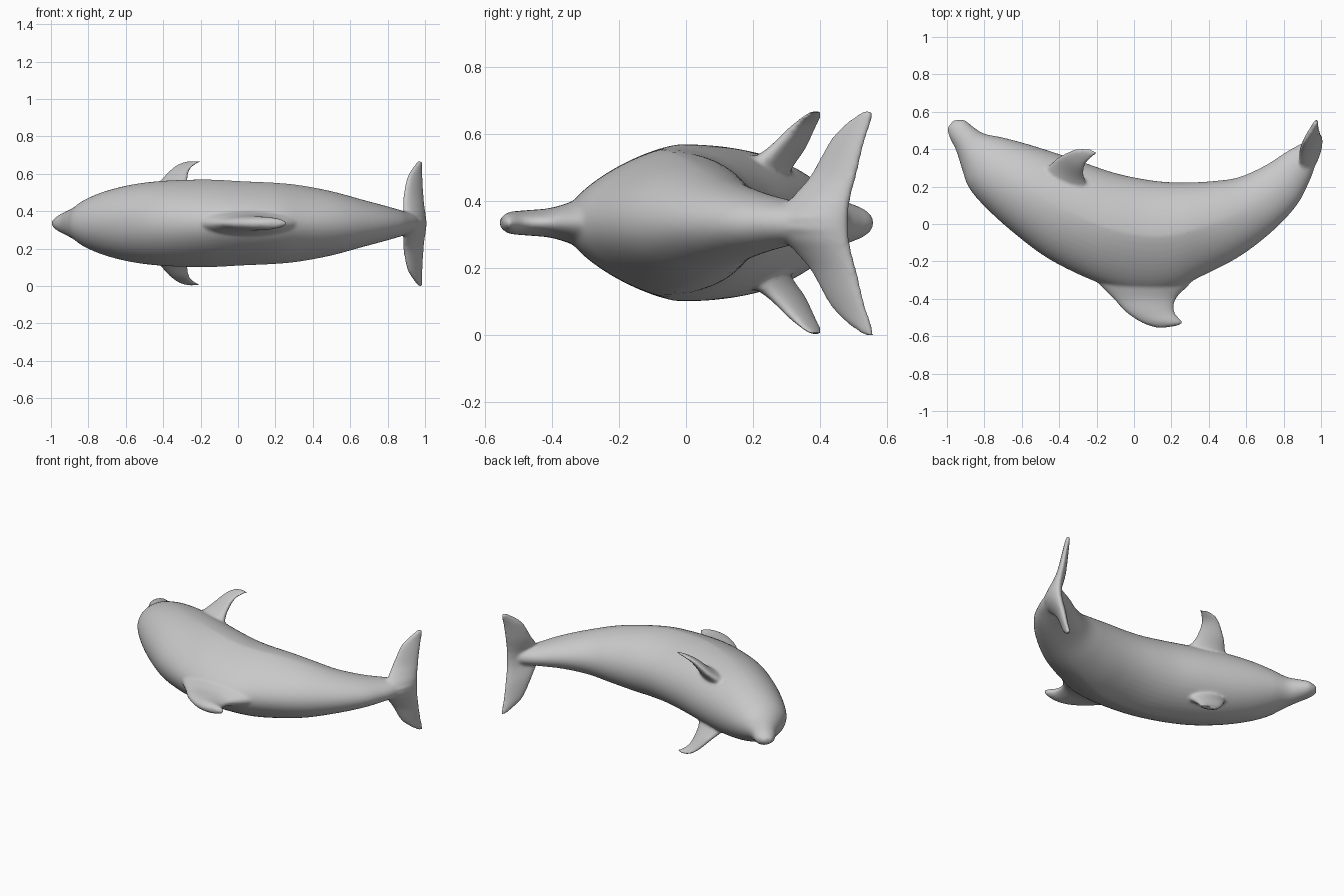
import bpy, bmesh, math
from mathutils import Vector

if "Cube" in bpy.data.objects:
    bpy.data.objects.remove(bpy.data.objects["Cube"])

MID = 0.335  # height of the symmetry plane


def spline(rows, steps):
    """Catmull-Rom interpolation of a list of section tuples."""
    out = []
    for i in range(len(rows) - 1):
        p0, p1 = rows[max(i - 1, 0)], rows[i]
        p2, p3 = rows[i + 1], rows[min(i + 2, len(rows) - 1)]
        for s in range(steps):
            t = s / steps
            out.append([0.5 * (2 * b + (c - a) * t + (2 * a - 5 * b + 4 * c - d) * t * t
                               + (3 * b - a - 3 * c + d) * t ** 3)
                        for a, b, c, d in zip(p0, p1, p2, p3)])
    out.append(list(rows[-1]))
    return out


def loft(bm, rows, upright, side=1, keel=0, steps=6, count=48):
    """Skin elliptical sections (x1, y1, x2, y2, z, half width)."""
    rings = []
    for x1, y1, x2, y2, z, w in spline(rows, steps):
        a, b = Vector((x1, y1, z)), Vector((x2, y2, z))
        centre, half = (a + b) / 2, (a - b) / 2
        up = Vector((0, 0, 1))
        across = (up if upright else half.cross(up).normalized()) * w
        # the back narrows to a ridge around the back fin
        ridge = keel * math.exp(-((centre.x - 0.08) / 0.42) ** 2)
        ring = []
        for k in range(count):
            t = math.tau * k / count
            narrow = 1 - ridge * max(math.cos(t), 0)
            p = centre + half * math.cos(t) + across * math.sin(t) * narrow
            ring.append(bm.verts.new((p.x, p.y, MID + side * p.z)))
        rings.append(ring)
    for r, s in zip(rings, rings[1:]):
        for k in range(count):
            n = (k + 1) % count
            bm.faces.new((r[k], r[n], s[n], s[k]))
    bm.faces.new(rings[0])
    bm.faces.new(rings[-1])


# body: back point, belly point, plane offset, half width
body = [
    (-1.0, .51, -.965, .555, 0, .018), (-.985, .46, -.91, .557, 0, .045),
    (-.95, .39, -.86, .52, 0, .067), (-.915, .28, -.80, .483, 0, .092),
    (-.88, .19, -.70, .462, 0, .134), (-.79, .085, -.58, .43, 0, .177),
    (-.64, -.05, -.45, .39, 0, .211), (-.45, -.19, -.30, .34, 0, .229),
    (-.20, -.31, -.11, .275, 0, .234), (0, -.36, .05, .24, 0, .225),
    (.20, -.35, .17, .225, 0, .218), (.36, -.28, .29, .222, 0, .205),
    (.57, -.17, .43, .23, 0, .172), (.75, -.03, .56, .25, 0, .128),
    (.87, .10, .70, .312, 0, .092), (.93, .21, .81, .383, 0, .068),
    (.962, .29, .875, .42, 0, .056), (.977, .36, .92, .44, 0, .046),
    (.988, .42, .96, .455, 0, .03)]

# back fin: leading and trailing edge, plane offset, half thickness
back_fin = [
    (-.30, -.20, .40, -.20, 0, .11), (-.19, -.32, .30, -.32, 0, .07),
    (-.11, -.40, .225, -.40, 0, .045), (-.045, -.47, .217, -.47, 0, .038),
    (.03, -.522, .253, -.515, 0, .034), (.09, -.547, .262, -.53, 0, .026),
    (.13, -.557, .225, -.547, 0, .012)]

# one tail fluke, from the middle to the tip
fluke = [
    (.92, .27, .992, .482, -.02, .04), (.905, .285, .992, .484, .04, .039),
    (.89, .33, .99, .492, .09, .033), (.889, .375, .988, .507, .145, .027),
    (.907, .43, .984, .532, .245, .02), (.936, .475, .981, .55, .295, .016),
    (.968, .53, .978, .56, .335, .012)]

# one flipper, from inside the body to the tip
flipper = [
    (-.52, .24, -.23, .10, .09, .09), (-.465, .30, -.255, .18, .17, .062),
    (-.42, .345, -.272, .25, .22, .04), (-.36, .38, -.26, .315, .285, .027),
    (-.315, .395, -.222, .358, .318, .021), (-.265, .395, -.18, .383, .333, .013)]

bm = bmesh.new()
loft(bm, body, True, keel=0.33)
loft(bm, back_fin, True)
for side in (1, -1):
    loft(bm, fluke, False, side)
    loft(bm, flipper, False, side)
bmesh.ops.recalc_face_normals(bm, faces=bm.faces)

mesh = bpy.data.meshes.new("dolphin_skin")
bm.to_mesh(mesh)
bm.free()
grey = bpy.data.materials.new("grey skin")
grey.diffuse_color = (0.58, 0.58, 0.58, 1)
grey.use_nodes = True
grey.node_tree.nodes["Principled BSDF"].inputs["Base Color"].default_value = grey.diffuse_color
mesh.materials.append(grey)
skin = bpy.data.objects.new("dolphin_skin", mesh)
bpy.context.collection.objects.link(skin)

# fuse body and fins into one skin with soft joins
fuse = skin.modifiers.new("fuse", 'REMESH')
fuse.mode = 'VOXEL'
fuse.voxel_size = 0.008
fuse.use_smooth_shade = True
soften = skin.modifiers.new("soften", 'SMOOTH')
soften.factor = 0.5
soften.iterations = 12
